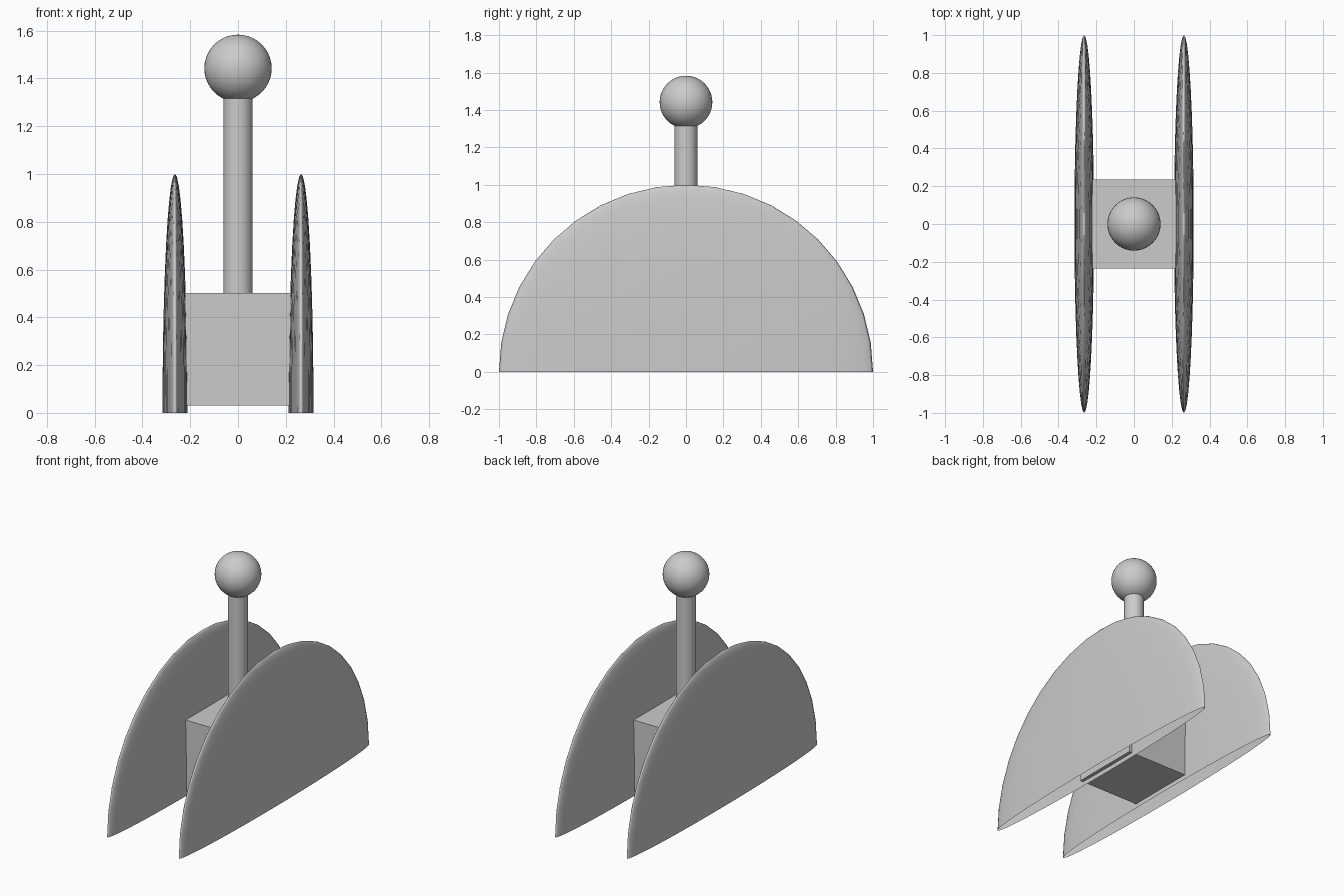
import bpy, bmesh
from mathutils import Matrix

if "Cube" in bpy.data.objects:
    bpy.data.objects.remove(bpy.data.objects["Cube"])


def finish(name, smooth):
    ob = bpy.context.object
    ob.name = ob.data.name = name
    if smooth:
        bpy.ops.object.shade_smooth_by_angle(angle=0.7)
    return ob


def half_disc(name, x):
    # thin half ellipsoid shell, open underneath
    bm = bmesh.new()
    bmesh.ops.create_uvsphere(bm, u_segments=40, v_segments=20, radius=1)
    low = [v for v in bm.verts if v.co.z < -0.001]
    bmesh.ops.delete(bm, geom=low, context='VERTS')
    bmesh.ops.transform(bm, matrix=Matrix.Diagonal((0.052, 1, 1, 1)), verts=bm.verts)
    for f in bm.faces:
        f.smooth = True
    bm.normal_update()
    me = bpy.data.meshes.new(name)
    bm.to_mesh(me)
    bm.free()
    ob = bpy.data.objects.new(name, me)
    ob.location.x = x
    bpy.context.collection.objects.link(ob)


# Side plates
half_disc("left_plate", -0.264)
half_disc("right_plate", 0.264)

# Central block, ends poke slightly into the plates
bpy.ops.mesh.primitive_cube_add(size=0.472, location=(0, 0, 0.266))
finish("center_block", False)

# Post
bpy.ops.mesh.primitive_cylinder_add(vertices=40, radius=0.061, depth=0.9, location=(0, 0, 0.9))
finish("post", True)

# Ball on top
bpy.ops.mesh.primitive_uv_sphere_add(segments=40, ring_count=20, radius=0.141, location=(0, 0, 1.442))
finish("ball", True)
